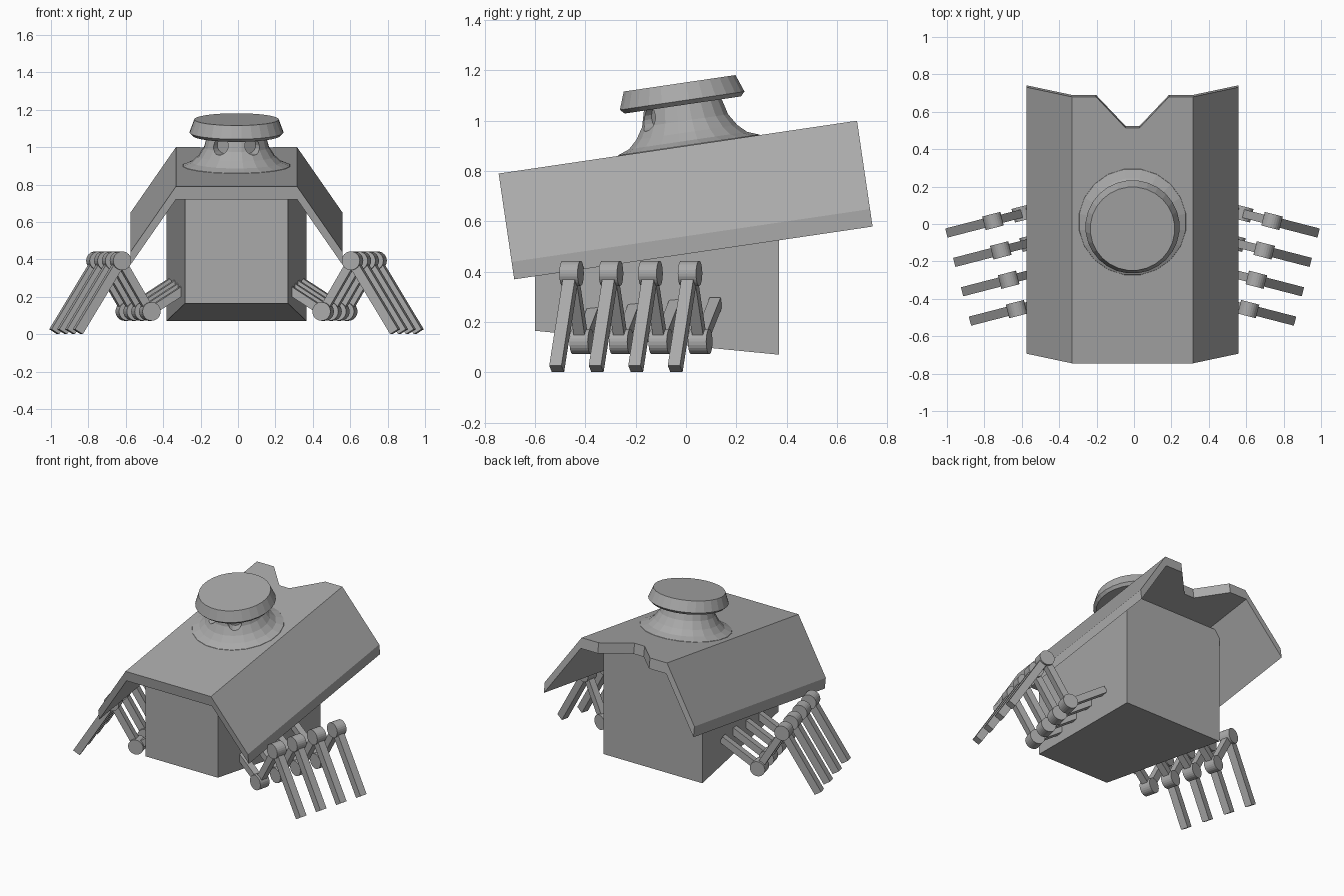
import bpy, bmesh, math
from mathutils import Matrix, Vector

cube = bpy.data.objects.get("Cube")
if cube:
    bpy.data.objects.remove(cube)

# One plain grey for everything
grey = bpy.data.materials.new("plain_grey")
grey.use_nodes = True
colour = (0.4, 0.4, 0.4, 1)
grey.diffuse_color = colour
grey.node_tree.nodes["Principled BSDF"].inputs["Base Color"].default_value = colour

CX = -0.008                                   # symmetry plane of the model
TILT = Matrix.Translation((CX, -0.0325, 0.895)) @ Matrix.Rotation(math.radians(8.38), 4, 'X')


def finish(bm, name, matrix=Matrix()):
    bm.transform(matrix)
    bmesh.ops.recalc_face_normals(bm, faces=bm.faces)
    mesh = bpy.data.meshes.new(name)
    bm.to_mesh(mesh)
    bm.free()
    mesh.materials.append(grey)
    obj = bpy.data.objects.new(name, mesh)
    bpy.context.collection.objects.link(obj)
    return obj


def lathe(bm, profile, sides):
    """Closed turned solid from (radius, height) pairs."""
    rings = []
    for r, z in profile:
        angles = [math.tau * (i + 0.5) / sides for i in range(sides)]
        rings.append([bm.verts.new((r * math.cos(a), r * math.sin(a), z)) for a in angles])
    for low, high in zip(rings, rings[1:]):
        for i in range(sides):
            j = (i + 1) % sides
            bm.faces.new((low[i], low[j], high[j], high[i]))
    bm.faces.new(rings[0][::-1])
    bm.faces.new(rings[-1])


def bar(bm, a, b, width, thick):
    """Square bar between two points of the XZ plane."""
    a, b = Vector(a), Vector(b)
    d = (b - a).normalized()
    side = Vector((0, 1, 0))
    basis = Matrix((d, side, d.cross(side))).transposed().to_4x4()
    size = Matrix.Diagonal(((b - a).length, width, thick, 1))
    bmesh.ops.create_cube(bm, size=1, matrix=Matrix.Translation((a + b) / 2) @ basis @ size)


def joint(bm, p, radius=0.05, length=0.075):
    m = Matrix.Translation(p) @ Matrix.Rotation(math.pi / 2, 4, 'X')
    bmesh.ops.create_cone(bm, cap_ends=True, segments=24, radius1=radius,
                          radius2=radius, depth=length, matrix=m)


# Folded roof shell with a notch at the back
HALF, TOP, SIDE, DROP = 0.72, 0.324, 0.568, -0.355
bm = bmesh.new()
corner = {}
for s in (-1, 1):
    for y in (-HALF, HALF):
        corner[s, y] = bm.verts.new((s * TOP, y, 0))
        corner[s, y, "low"] = bm.verts.new((s * SIDE, y, DROP))
notch = [bm.verts.new(p) for p in ((0.195, HALF, 0), (0.038, 0.553, 0),
                                   (-0.038, 0.553, 0), (-0.195, HALF, 0))]
bm.faces.new([corner[-1, -HALF], corner[1, -HALF], corner[1, HALF], *notch, corner[-1, HALF]])
for s in (-1, 1):
    quad = [corner[s, -HALF], corner[s, -HALF, "low"], corner[s, HALF, "low"], corner[s, HALF]]
    bm.faces.new(quad if s > 0 else quad[::-1])
grown = bmesh.ops.extrude_face_region(bm, geom=bm.faces[:], use_keep_orig=True)["geom"]
bmesh.ops.translate(bm, vec=(0, 0, -0.07),
                    verts=[g for g in grown if isinstance(g, bmesh.types.BMVert)])
finish(bm, "roof_shell", TILT)

# Body, widening towards the back
bm = bmesh.new()
ends = []
for y, half, low, high in ((-0.6, 0.275, 0.165, 0.77), (0.37, 0.375, 0.07, 0.86)):
    ends.append([bm.verts.new((x, y, z)) for x, z in
                 ((-half, low), (half, low), (half, high), (-half, high))])
front, back = ends
bm.faces.new(front)
bm.faces.new(back[::-1])
for i in range(4):
    j = (i + 1) % 4
    bm.faces.new((front[i], back[i], back[j], front[j]))
finish(bm, "body", Matrix.Translation((CX, 0, 0)))

# Turret: flared neck and chamfered cap
turret = TILT @ Matrix.Translation((0, 0.044, 0))
bm = bmesh.new()
lathe(bm, [(0.3, -0.02), (0.288, 0.002), (0.24, 0.02), (0.205, 0.053),
           (0.175, 0.1), (0.155, 0.175)], 20)
neck = finish(bm, "turret_neck", turret)
bm = bmesh.new()
lathe(bm, [(0.235, 0.163), (0.252, 0.18), (0.226, 0.25)], 28)
finish(bm, "turret_cap", turret)

# Two eye openings cut into the neck
bm = bmesh.new()
for s in (-1, 1):
    m = (Matrix.Rotation(s * math.radians(31), 4, 'Z') @ Matrix.Translation((0, -0.17, 0.125))
         @ Matrix.Rotation(math.pi / 2, 4, 'X'))
    bmesh.ops.create_cone(bm, cap_ends=True, segments=16, radius1=0.045,
                          radius2=0.045, depth=0.09, matrix=m)
cutter = finish(bm, "eye_cutter", turret)
cutter.hide_render = True
cutter.hide_viewport = True
cut = neck.modifiers.new("eye_openings", 'BOOLEAN')
cut.operation = 'DIFFERENCE'
cut.object = cutter

# Four jointed legs on each side
KNEE, ELBOW = (0, 0, 0.393), (-0.162, 0, 0.122)
HIP, FOOT = (-0.41, 0, 0.278), (0.236, 0, 0.0135)
for s, label in ((1, "left"), (-1, "right")):
    for i in range(4):
        bm = bmesh.new()
        bar(bm, HIP, ELBOW, 0.045, 0.045)
        bar(bm, ELBOW, KNEE, 0.045, 0.045)
        bar(bm, KNEE, FOOT, 0.05, 0.05)
        joint(bm, ELBOW)
        joint(bm, KNEE)
        place = (Matrix.Translation((CX, 0, 0)) @ Matrix.Diagonal((s, 1, 1, 1))
                 @ Matrix.Translation((0.62 + 0.042 * i, -0.455 + 0.157 * i, 0))
                 @ Matrix.Rotation(math.radians(-14.5), 4, 'Z'))
        leg = finish(bm, f"{label}_leg_{i + 1}", place)
        for face in leg.data.polygons:
            face.use_smooth = False
